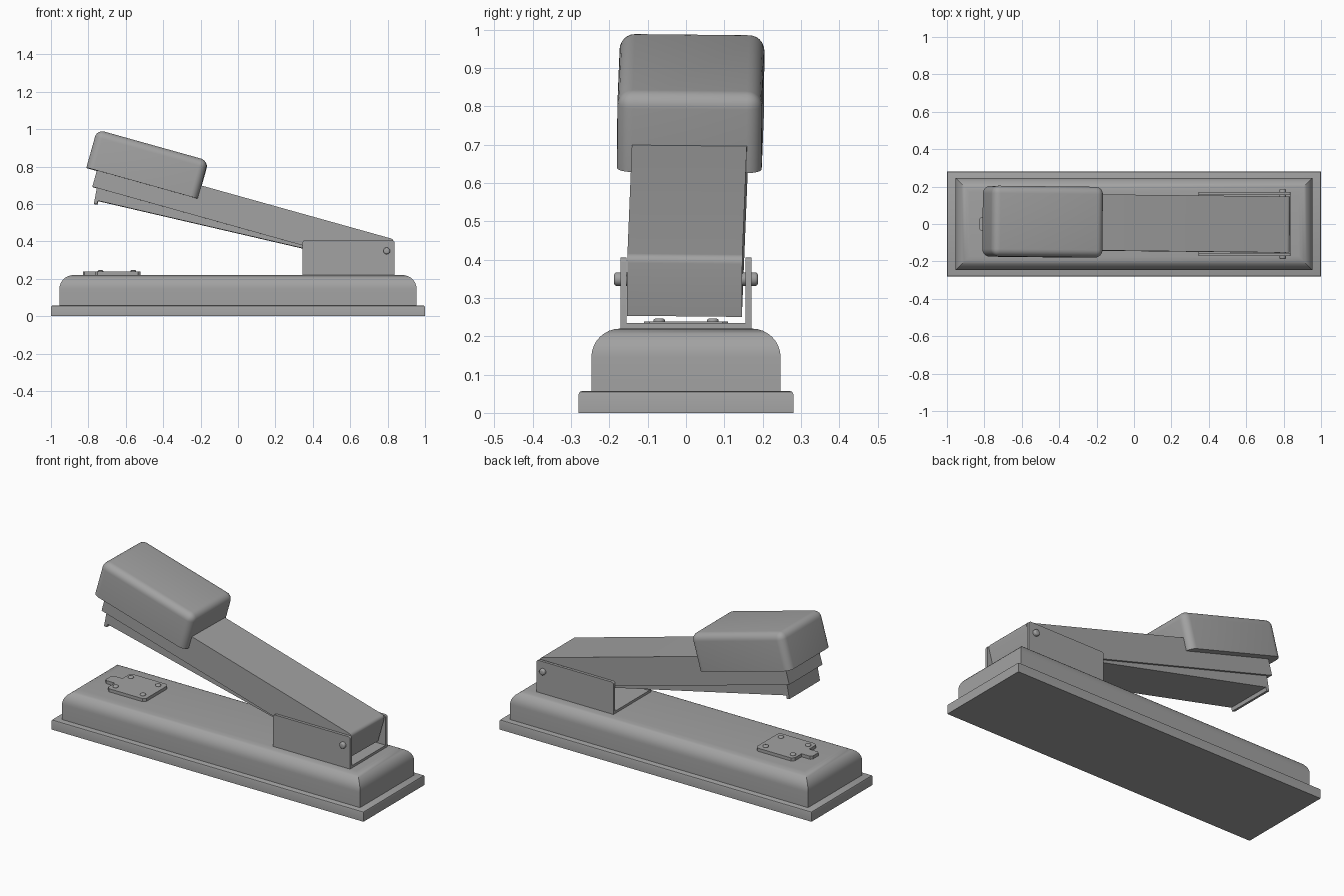
import bpy, bmesh, math
from mathutils import Matrix, Vector

cube = bpy.data.objects.get("Cube")
if cube:
    bpy.data.objects.remove(cube, do_unlink=True)

grey = bpy.data.materials.new("grey metal")
grey.use_nodes = True
COLOUR = (0.36, 0.36, 0.36, 1)
grey.diffuse_color = COLOUR
grey.node_tree.nodes["Principled BSDF"].inputs["Base Color"].default_value = COLOUR


def finish(name, bm, matrix=None):
    """Turn a bmesh into a named, smooth-by-angle object."""
    bmesh.ops.recalc_face_normals(bm, faces=bm.faces)
    mesh = bpy.data.meshes.new(name)
    bm.to_mesh(mesh)
    bm.free()
    obj = bpy.data.objects.new(name, mesh)
    bpy.context.collection.objects.link(obj)
    mesh.materials.append(grey)
    if matrix:
        obj.matrix_world = matrix
    bpy.ops.object.select_all(action='DESELECT')
    obj.select_set(True)
    bpy.context.view_layer.objects.active = obj
    bpy.ops.object.shade_smooth_by_angle(angle=math.radians(35))
    return obj


def box(name, lo, hi, radius=0, pick=None, segments=5, matrix=None):
    """Box from corner to corner; edges whose midpoint passes pick are rounded."""
    bm = bmesh.new()
    lo, hi = Vector(lo), Vector(hi)
    bmesh.ops.create_cube(bm, size=1)
    for v in bm.verts:
        v.co = (lo + hi) / 2 + v.co * (hi - lo)
    if radius:
        # midpoints are given in -1..1 box coordinates
        def unit(e):
            m = (e.verts[0].co + e.verts[1].co) / 2 - (lo + hi) / 2
            return [round(2 * m[i] / (hi - lo)[i]) for i in range(3)]
        edges = [e for e in bm.edges if pick(*unit(e))]
        bmesh.ops.bevel(bm, geom=edges, offset=radius, segments=segments,
                        profile=0.5, affect='EDGES')
    return finish(name, bm, matrix)


def prism(name, points, depth, matrix=None):
    """Closed outline of 3D points pushed along depth."""
    bm = bmesh.new()
    face = bm.faces.new([bm.verts.new(p) for p in points])
    new = bmesh.ops.extrude_face_region(bm, geom=[face])["geom"]
    bmesh.ops.translate(bm, vec=depth,
                        verts=[g for g in new if isinstance(g, bmesh.types.BMVert)])
    return finish(name, bm, matrix)


def stud(name, radius, length, chamfer, matrix):
    """Round pin with softened ends."""
    bm = bmesh.new()
    bmesh.ops.create_cone(bm, cap_ends=True, segments=20, radius1=radius,
                          radius2=radius, depth=length)
    rims = [e for e in bm.edges if abs(e.verts[0].co.z - e.verts[1].co.z) < 1e-5]
    bmesh.ops.bevel(bm, geom=rims, offset=chamfer, segments=3, profile=0.5,
                    affect='EDGES')
    return finish(name, bm, matrix)


def top_edges(x, y, z):
    return z == 1


# Base: thin foot and rounded body
box("base_foot", (-1, -0.28, 0), (1, 0.28, 0.057), 0.008, top_edges, 2)
box("base_body", (-0.955, -0.247, 0.05), (0.955, 0.247, 0.22), 0.075, top_edges, 8)

# Anvil plate with tab and rivets
half = [(-0.83, 0.025), (-0.82, 0.035), (-0.765, 0.035), (-0.765, 0.095),
        (-0.75, 0.11), (-0.535, 0.11), (-0.52, 0.095)]
outline = half + [(x, -y) for x, y in reversed(half)]
prism("anvil_plate", [(x, y, 0.215) for x, y in outline], (0, 0, 0.023))
for x in (-0.735, -0.56):
    for y in (-0.07, 0.07):
        stud("anvil_rivet", 0.015, 0.02, 0.005, Matrix.Translation((x, y, 0.236)))

# Hinge bracket: floor and two cheeks
box("bracket_floor", (0.345, -0.16, 0.21), (0.838, 0.16, 0.234))
for side, y in (("right", -0.163), ("left", 0.163)):
    box("bracket_cheek_" + side, (0.345, y - 0.008, 0.21), (0.838, y + 0.008, 0.405),
        0.012, lambda x, y, z: z == 1 and x != 0, 4)
stud("hinge_pin", 0.018, 0.376, 0.008,
     Matrix.Translation((0.795, 0, 0.349)) @ Matrix.Rotation(math.pi / 2, 4, 'X'))

# Raised arm frame: origin at the rear top edge, slightly loose on the hinge
arm = (Matrix.Translation((0.838, -0.003, 0.409))
       @ Matrix.Rotation(-0.0085, 4, 'Z') @ Matrix.Rotation(-0.01, 4, 'X')
       @ Matrix.Rotation(math.radians(15.6), 4, 'Y'))

box("arm_cover", (-1.632, -0.15, -0.163), (0, 0.15, 0), 0.02,
    lambda x, y, z: x == 1 and z == 1, 4, arm)

# Staple magazine with front lip
side_profile = [(-1.608, -0.15), (-1.6, -0.248), (-1.583, -0.247), (-1.583, -0.227),
                (-0.08, -0.16), (-0.08, -0.15)]
prism("magazine", [(x, -0.138, z) for x, z in side_profile], (0, 0.276, 0), arm)

# Press head, rounded everywhere but underneath
box("press_head", (-1.69, -0.189, -0.073), (-1.073, 0.189, 0.138), 0.04,
    lambda x, y, z: z >= 0, 6, arm)
